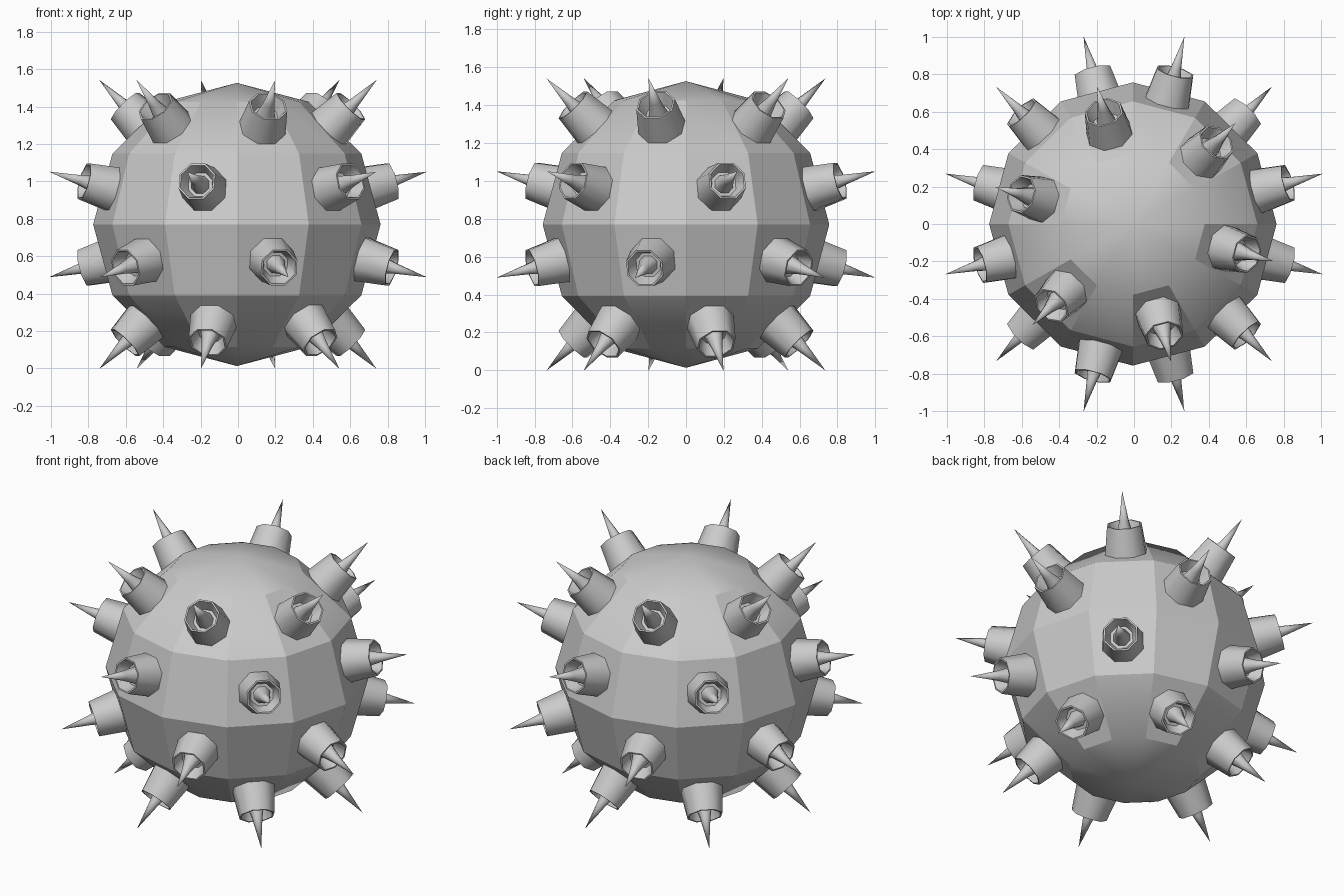
import bpy, bmesh, math
from mathutils import Matrix, Vector

cube = bpy.data.objects.get("Cube")
if cube:
    bpy.data.objects.remove(cube)

CENTRE = Vector((0, 0, 0.77))
SIDES = 8

grey = bpy.data.materials.new("plain_grey")
grey.use_nodes = True
grey.diffuse_color = (0.6, 0.6, 0.6, 1)
grey.node_tree.nodes["Principled BSDF"].inputs["Base Color"].default_value = grey.diffuse_color


def add_object(name, mesh, matrix):
    obj = bpy.data.objects.new(name, mesh)
    obj.matrix_world = matrix
    bpy.context.collection.objects.link(obj)
    return obj


# Spiked socket: tapered outer wall, hollow cup, and a spike rising from its floor
profile = [(0.13, -0.02), (0.106, 0.165), (0.096, 0.165), (0.07, 0.09),
           (0.052, 0.09), (0.029, 0.19)]
bm = bmesh.new()
rings = []
for r, h in profile:
    angles = [(k + 0.5) * math.tau / SIDES for k in range(SIDES)]
    rings.append([bm.verts.new((r * math.cos(a), r * math.sin(a), h)) for a in angles])
tip = bm.verts.new((0, 0, 0.366))
for k in range(SIDES):
    n = (k + 1) % SIDES
    for low, high in zip(rings, rings[1:]):
        bm.faces.new((low[k], low[n], high[n], high[k]))
    bm.faces.new((rings[-1][k], rings[-1][n], tip))
for f in bm.faces:
    f.smooth = True
bm.normal_update()
for e in bm.edges:
    along_ring = abs(e.verts[0].co.z - e.verts[1].co.z) < 0.001
    if along_ring and len(e.link_faces) == 2 and e.calc_face_angle() > 0.9:
        e.smooth = False
spike_mesh = bpy.data.meshes.new("spiked_socket")
bm.to_mesh(spike_mesh)
bm.free()
spike_mesh.materials.append(grey)

# Ball: coarse sphere whose alternate faces are flat and carry a socket
bm = bmesh.new()
bmesh.ops.create_uvsphere(bm, u_segments=12, v_segments=6, radius=0.757)
bmesh.ops.scale(bm, vec=(1.015, 1, 1), verts=bm.verts)
bm.normal_update()
step = math.radians(30)
mounts = []
for f in bm.faces:
    f.smooth = True
    if len(f.verts) != 4:
        continue
    c = f.calc_center_median()
    row = math.floor(math.atan2(c.z, c.xy.length) / step)
    column = math.floor(math.atan2(c.y, c.x) / step)
    if (row + column) % 2 == 0:
        f.smooth = False
        mounts.append((c.copy(), f.normal.copy()))
ball_mesh = bpy.data.meshes.new("ball")
bm.to_mesh(ball_mesh)
bm.free()
ball_mesh.materials.append(grey)
add_object("ball", ball_mesh, Matrix.Translation(CENTRE + Vector((-0.006, 0, 0))))

# One socket on each mounting face, pointing straight out
for i, (c, n) in enumerate(mounts):
    side = Vector((0, 0, 1)).cross(n).normalized()
    turn = Matrix((side, n.cross(side), n)).transposed().to_4x4()
    add_object(f"spike_{i + 1}", spike_mesh, Matrix.Translation(CENTRE + c) @ turn)
